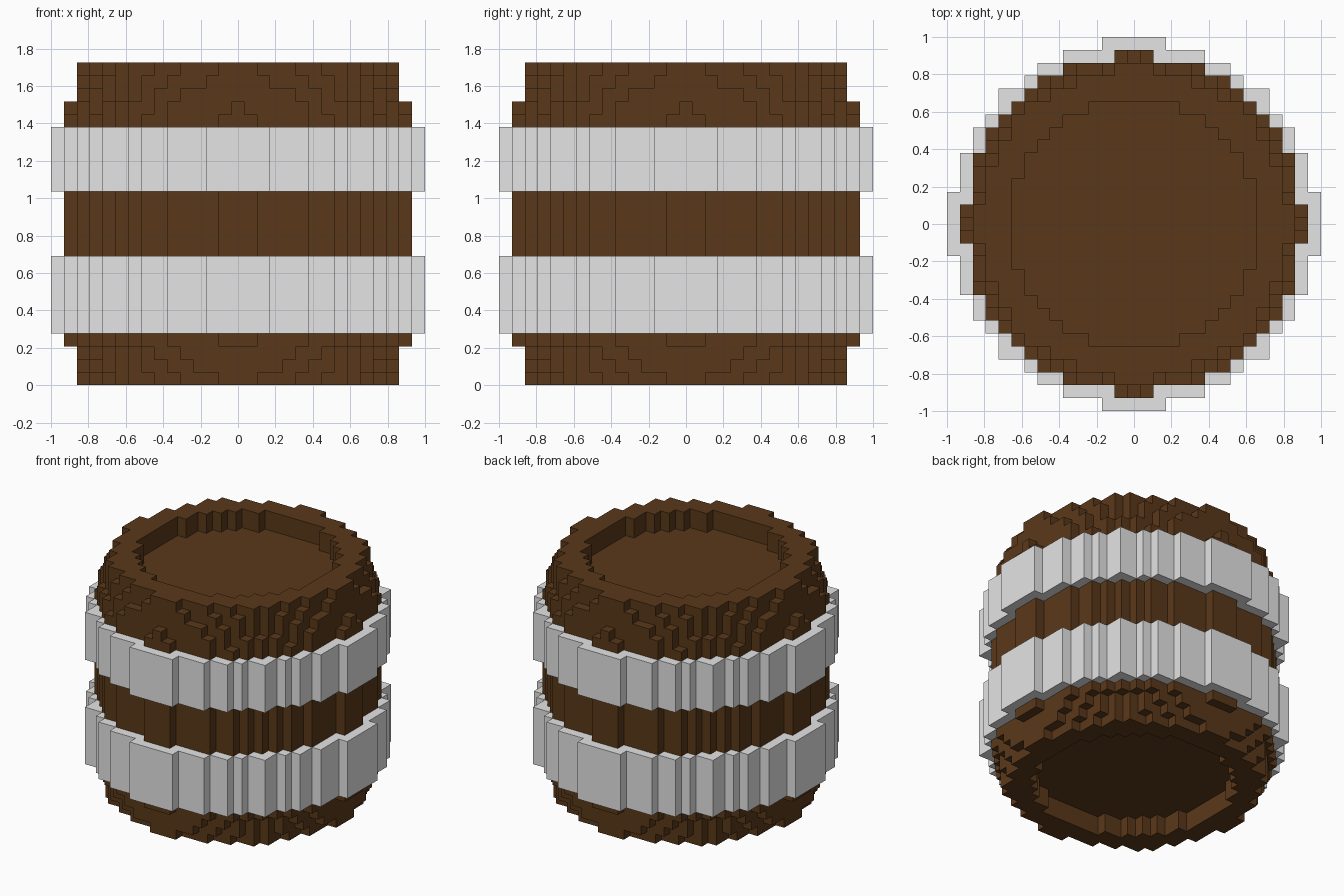
import bpy
import bmesh
from mathutils import Vector

cube = bpy.data.objects.get("Cube")
if cube:
    bpy.data.objects.remove(cube, do_unlink=True)

UNIT = 2 / 29          # edge of one block
LAYERS = 25            # blocks in the full height
WOOD, HOOP = 170, 200  # squared radii in blocks
RECESS, DEPTH = 93, 2  # squared radius and depth of the hollow ends


def material(name, color):
    mat = bpy.data.materials.new(name)
    mat.use_nodes = True
    mat.diffuse_color = color
    bsdf = next(n for n in mat.node_tree.nodes if n.type == 'BSDF_PRINCIPLED')
    bsdf.inputs["Base Color"].default_value = color
    bsdf.inputs["Roughness"].default_value = 0.8
    return mat


def ring(layer, outer, inner=-1):
    """Blocks of one layer whose squared radius lies in (inner, outer]."""
    span = range(-15, 16)
    return {(i, j, layer) for i in span for j in span
            if inner < i * i + j * j <= outer}


def build_blocks(name, cells, mat):
    """Join blocks into one skin, keeping only the exposed faces."""
    bm = bmesh.new()
    corners = {}

    def corner(p):
        key = tuple(round(c * 2) for c in p)
        if key not in corners:
            corners[key] = bm.verts.new(p * UNIT)
        return corners[key]

    for cell in sorted(cells):
        center = Vector(cell) + Vector((0, 0, 0.5))
        for axis in range(3):
            for sign in (-1, 1):
                n = Vector((0, 0, 0))
                n[axis] = sign
                if tuple(int(a + b) for a, b in zip(cell, n)) in cells:
                    continue
                u = Vector((0, 0, 0))
                u[(axis + 1) % 3] = 0.5
                v = n.cross(u)
                mid = center + n / 2
                bm.faces.new([corner(mid + u * a + v * b) for a, b in
                              ((-1, -1), (1, -1), (1, 1), (-1, 1))])
    mesh = bpy.data.meshes.new(name)
    bm.to_mesh(mesh)
    bm.free()
    mesh.materials.append(mat)
    obj = bpy.data.objects.new(name, mesh)
    bpy.context.collection.objects.link(obj)


brown = material("dark brown wood", (0.102, 0.040, 0.010, 1))
grey = material("light grey metal", (0.78, 0.78, 0.78, 1))

# Barrel body: narrower at both ends, hollowed at the top and bottom
end_radii = {0: 145, 1: 153, 2: 160, 21: 169, 22: 160, 23: 149, 24: 145}
body = set()
for k in range(LAYERS):
    hollow = RECESS if k < DEPTH or k >= LAYERS - DEPTH else -1
    body |= ring(k, end_radii.get(k, WOOD), hollow)
build_blocks("barrel_body", body, brown)

# Metal hoops
for name, start, stop in (("lower_hoop", 4, 10), ("upper_hoop", 15, 20)):
    hoop = set()
    for k in range(start, stop):
        hoop |= ring(k, HOOP, WOOD)
    build_blocks(name, hoop, grey)
